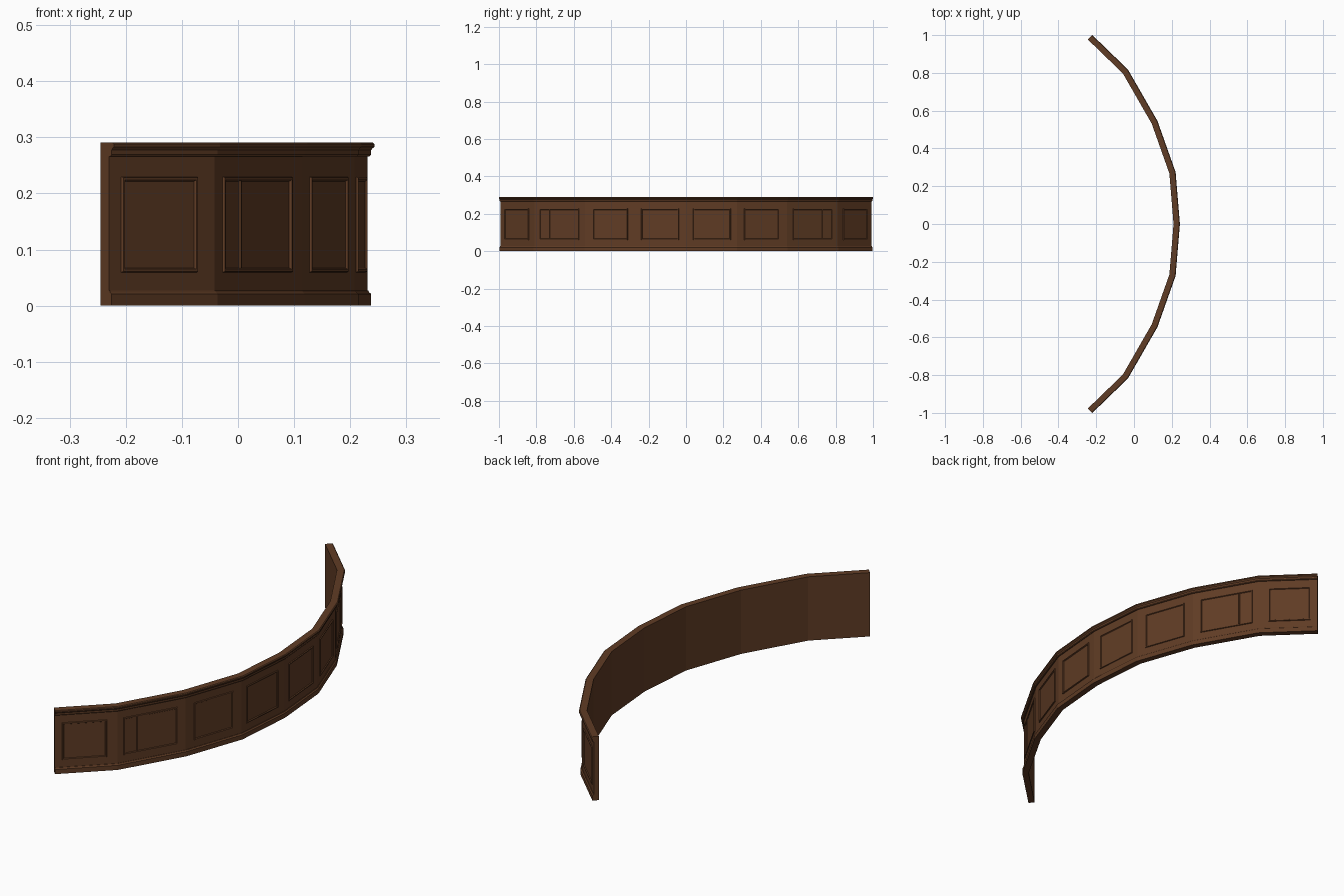
import bpy, bmesh
from mathutils import Vector

if "Cube" in bpy.data.objects:
    bpy.data.objects.remove(bpy.data.objects["Cube"])

wood = bpy.data.materials.new("dark brown wood")
wood.diffuse_color = (0.117, 0.045, 0.018, 1)
wood.use_nodes = True
wood.node_tree.nodes["Principled BSDF"].inputs["Base Color"].default_value = wood.diffuse_color

# Half of the outer wall line, from the front end to the middle (y = 0)
PATH = [Vector(p) for p in ((-0.23, -0.992), (-0.042, -0.81), (0.113, -0.54),
                            (0.208, -0.272), (0.2305, 0.0))]


def outward(a, b):
    d = (b - a).normalized()
    return Vector((d.y, -d.x))


def mitres():
    ns = [outward(a, b) for a, b in zip(PATH, PATH[1:])]
    out = [ns[0]]
    for n, m in zip(ns, ns[1:]):
        s = (n + m).normalized()
        out.append(s / s.dot(n))
    out.append(Vector((1 / ns[-1].x, 0)))
    return out


def finish(name, bm):
    bmesh.ops.recalc_face_normals(bm, faces=bm.faces)
    me = bpy.data.meshes.new(name)
    bm.to_mesh(me)
    bm.free()
    me.materials.append(wood)
    ob = bpy.data.objects.new(name, me)
    bpy.context.collection.objects.link(ob)
    mod = ob.modifiers.new("mirror", 'MIRROR')
    mod.use_axis = (False, True, False)
    mod.merge_threshold = 0.0005
    return ob


def sweep(name, profile):
    """Sweep a closed (offset, height) profile along the wall line."""
    bm = bmesh.new()
    rings = []
    for p, m in zip(PATH, mitres()):
        rings.append([bm.verts.new((*(p + m * t), z)) for t, z in profile])
    n = len(profile)
    for r, s in zip(rings, rings[1:]):
        for i in range(n):
            j = (i + 1) % n
            bm.faces.new((r[i], s[i], s[j], r[j]))
    bm.faces.new(rings[0])
    return finish(name, bm)


# Wall body and mouldings
BACK = -0.021
sweep("wall", [(BACK, 0.027), (0, 0.027), (0, 0.266), (BACK, 0.266)])
sweep("baseboard", [(BACK, 0), (0.0065, 0), (0.0065, 0.021), (0.003, 0.024),
                    (0.002, 0.027), (BACK, 0.027)])
sweep("cornice", [(BACK, 0.266), (0.004, 0.266), (0.0065, 0.269), (0.0065, 0.277),
                  (0.009, 0.28), (0.0125, 0.283), (0.0125, 0.288), (0.009, 0.291),
                  (BACK, 0.291)])

# Raised panel frames, one per wall segment
bm = bmesh.new()
W, H = 0.009, 0.004
Z0, Z1 = 0.059, 0.23


def frame(i, u0, u1):
    a, b = PATH[i], PATH[i + 1]
    d, n = (b - a).normalized(), outward(a, b)
    loops = []
    for inset, h in ((0, -0.001), (0.002, H), (W - 0.003, H), (W, -0.001)):
        loops.append([bm.verts.new((*(a + d * u + n * h), z)) for u, z in (
            (u0 + inset, Z0 + inset), (u1 - inset, Z0 + inset),
            (u1 - inset, Z1 - inset), (u0 + inset, Z1 - inset))])
    for r, s in zip(loops, loops[1:] + loops[:1]):
        for k in range(4):
            bm.faces.new((r[k], r[k - 1], s[k - 1], s[k]))


for i, (u0, u1) in enumerate(((0.03, 0.219), (0.029, 0.276), (0.043, 0.243), (0.032, 0.235))):
    frame(i, u0, u1)
finish("panel_frames", bm)

# Extra upright bead inside the wide second panel
bm = bmesh.new()
a, b = PATH[1], PATH[2]
d, n = (b - a).normalized(), outward(a, b)
ends = [[bm.verts.new((*(a + d * u + n * h), z)) for u, h in
         ((0.088, -0.001), (0.09, 0.003), (0.093, 0.003), (0.095, -0.001))]
        for z in (Z0 + W - 0.001, Z1 - W + 0.001)]
for k in range(4):
    bm.faces.new((ends[0][k], ends[0][k - 1], ends[1][k - 1], ends[1][k]))
for e in ends:
    bm.faces.new(e)
finish("panel_bead", bm)
